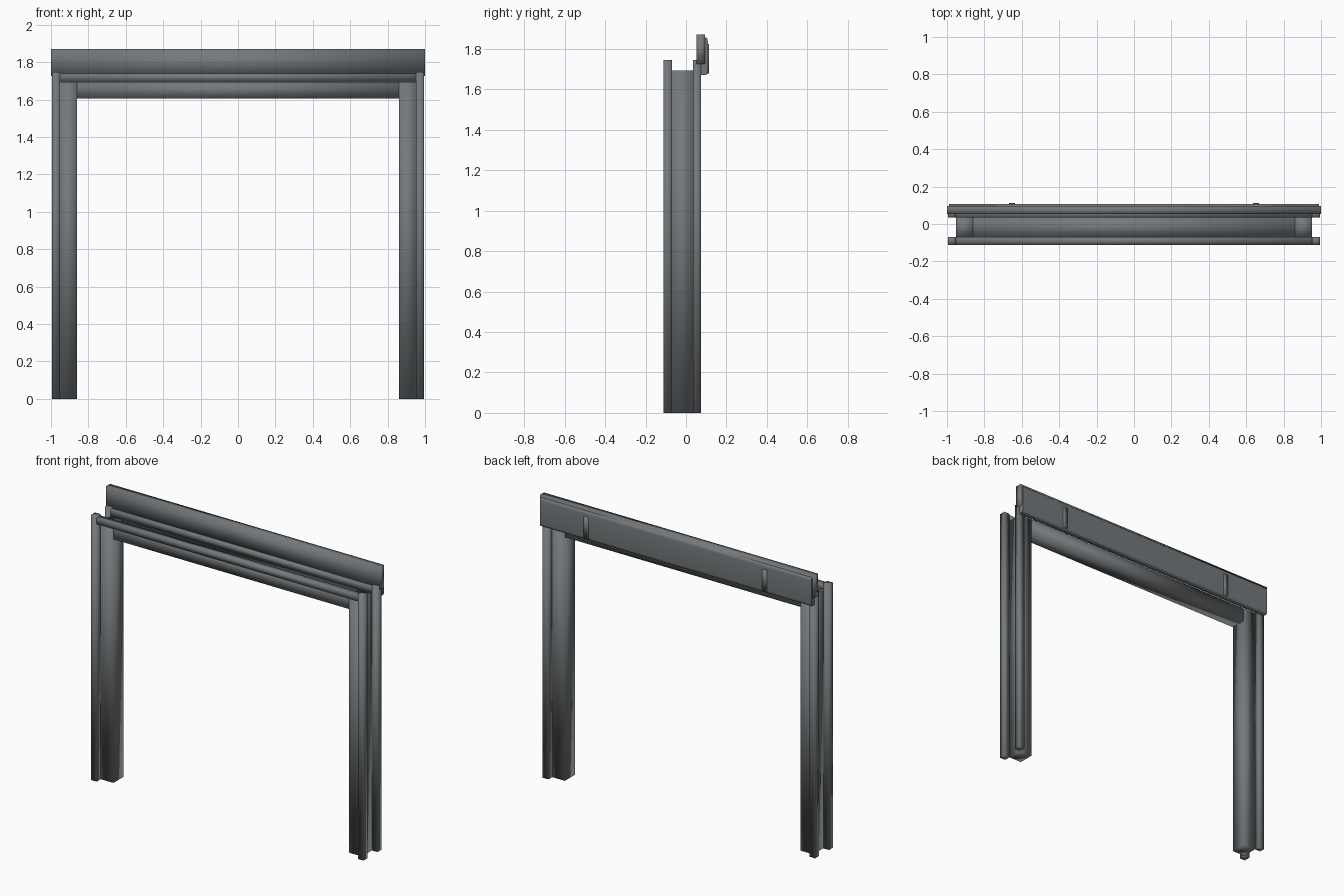
import bpy
import bmesh

cube = bpy.data.objects.get("Cube")
if cube:
    bpy.data.objects.remove(cube, do_unlink=True)

# Single painted-metal colour
GREY = (0.175, 0.19, 0.198, 1.0)
metal = bpy.data.materials.new("slate grey")
metal.use_nodes = True
metal.diffuse_color = GREY
metal.node_tree.nodes["Principled BSDF"].inputs["Base Color"].default_value = GREY


def extrude_x(name, profile, x0, x1, sharp_angle=None):
    """Extrude a (y, z) outline from x0 to x1; soft all over unless an angle is given."""
    bm = bmesh.new()
    near = [bm.verts.new((x0, y, z)) for y, z in profile]
    far = [bm.verts.new((x1, y, z)) for y, z in profile]
    bm.faces.new(near)
    bm.faces.new(far)
    for i in range(len(profile)):
        j = (i + 1) % len(profile)
        bm.faces.new((near[i], near[j], far[j], far[i]))
    bmesh.ops.recalc_face_normals(bm, faces=bm.faces[:])
    mesh = bpy.data.meshes.new(name)
    bm.to_mesh(mesh)
    bm.free()
    obj = bpy.data.objects.new(name, mesh)
    bpy.context.collection.objects.link(obj)
    mesh.materials.append(metal)
    bpy.ops.object.select_all(action="DESELECT")
    obj.select_set(True)
    bpy.context.view_layer.objects.active = obj
    if sharp_angle is None:
        bpy.ops.object.shade_smooth()
    else:
        bpy.ops.object.shade_smooth_by_angle(angle=sharp_angle)
    return obj


def box(name, x, y, z):
    (y0, y1), (z0, z1) = y, z
    return extrude_x(name, [(y0, z0), (y1, z0), (y1, z1), (y0, z1)], *x)


FRONT, BACK = (-0.112, -0.07), (0.034, 0.074)   # depth of the two flanges
CORE = (-0.07, 0.034)                           # depth of the web between them
INNER, WEB, OUTER = 0.86, 0.952, 0.994          # distances from the centre
CORE_TOP = 1.695

# Side posts: a wide core with a narrow flange on the front and back
for side, s in (("left", 1), ("right", -1)):
    def span(a, b):
        return sorted((s * a, s * b))
    box(side + "_post_core", span(INNER, WEB), CORE, (0, CORE_TOP))
    box(side + "_front_flange", span(WEB, OUTER), FRONT, (0, 1.747))
    box(side + "_back_flange", span(WEB, OUTER), BACK, (0, 1.747))
    # Slim raised clip on the back of the header cover
    box(side + "_cover_clip", span(0.635, 0.667), (0.1, 0.113), (1.68, 1.825))

# Lintel core and the rails above it
box("lintel", (-INNER, INNER), CORE, (1.606, CORE_TOP))
for name, depth in (("front_rail", FRONT), ("back_rail", BACK)):
    box(name, (-WEB, WEB), depth, (1.697, 1.738))

# Header: a flat fascia board with a rounded cover on its back
box("header_fascia", (-1, 1), (0.053, 0.095), (1.725, 1.871))
extrude_x("header_cover",
          [(0.075, 1.671), (0.1, 1.671), (0.106, 1.677), (0.108, 1.69),
           (0.108, 1.838), (0.106, 1.85), (0.1, 1.857), (0.075, 1.857)],
          -0.99, 0.99, 0.9)
